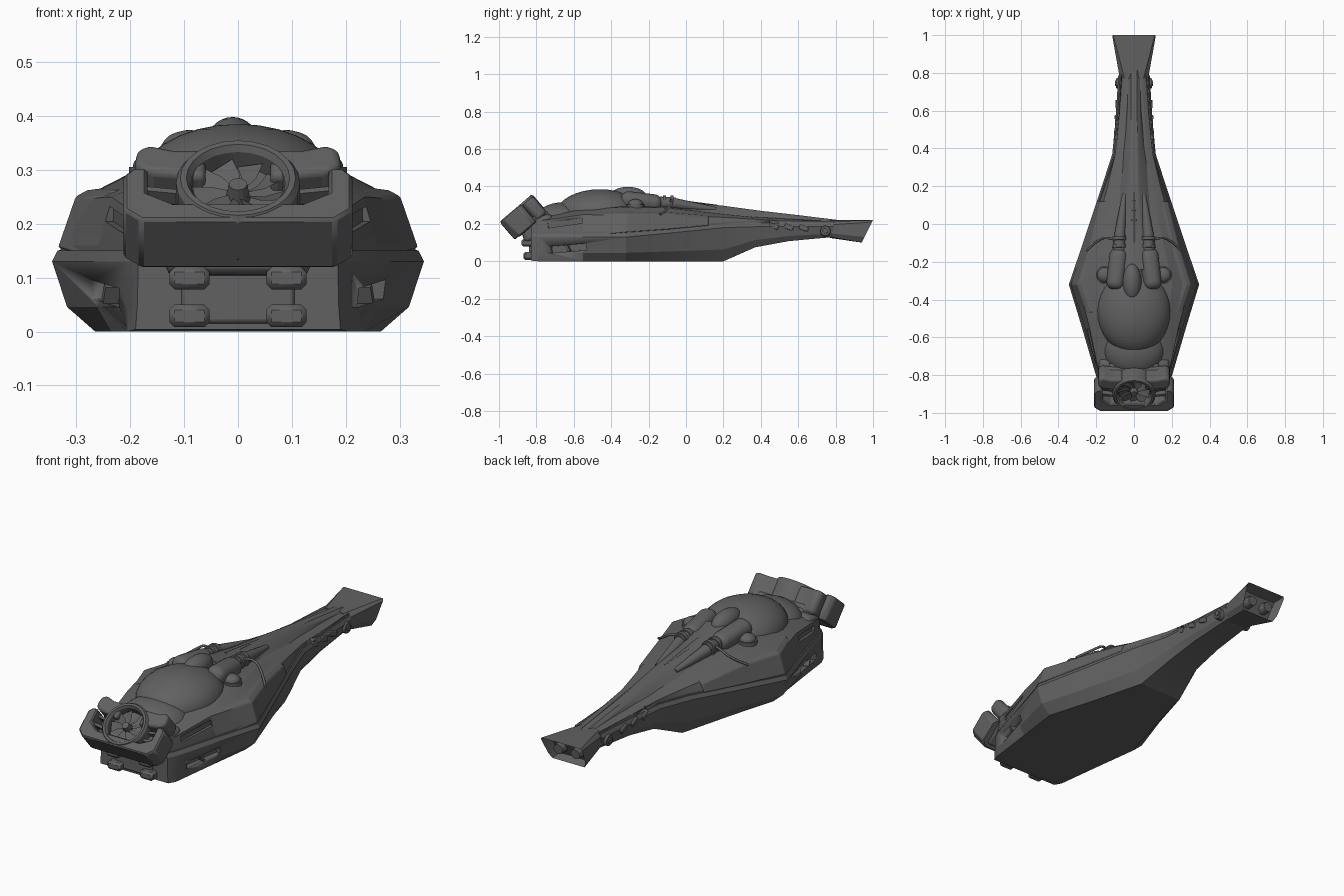
import bpy, bmesh, math
from mathutils import Matrix, Vector

old = bpy.data.objects.get("Cube")
if old:
    bpy.data.objects.remove(old, do_unlink=True)

metal = bpy.data.materials.new("dark grey metal")
metal.use_nodes = True
GREY = (0.12, 0.12, 0.12, 1)
metal.diffuse_color = GREY
metal.node_tree.nodes["Principled BSDF"].inputs["Base Color"].default_value = GREY

# Local frame of the tilted intake head: x across, y up the face, z out of it
HEAD = Matrix.Translation((0, -0.91, 0.285)) @ Matrix.Rotation(0.707, 4, 'X')


def finish(name, bm, mirror=False, bevel=0, segments=2, angle=0.5, matrix=None):
    if matrix:
        bm.transform(matrix)
    bmesh.ops.recalc_face_normals(bm, faces=bm.faces)
    me = bpy.data.meshes.new(name)
    bm.to_mesh(me)
    bm.free()
    me.materials.append(metal)
    ob = bpy.data.objects.new(name, me)
    bpy.context.scene.collection.objects.link(ob)
    bpy.ops.object.select_all(action='DESELECT')
    ob.select_set(True)
    bpy.context.view_layer.objects.active = ob
    bpy.ops.object.shade_smooth_by_angle(angle=angle)
    if bevel:
        b = ob.modifiers.new("bevel", 'BEVEL')
        b.width, b.segments, b.limit_method = bevel, segments, 'ANGLE'
    if mirror:
        m = ob.modifiers.new("mirror", 'MIRROR')
        m.use_mirror_merge = False
    return ob


def loft_mesh(rings):
    bm = bmesh.new()
    loops = [[bm.verts.new(p) for p in r] for r in rings]
    n = len(loops[0])
    for a, b in zip(loops, loops[1:]):
        for i in range(n):
            j = (i + 1) % n
            bm.faces.new((a[i], a[j], b[j], b[i]))
    bm.faces.new(loops[0])
    last = bm.faces.new(loops[-1])
    return bm, last


def both(half):
    """Half outline from bottom centre to top centre, completed on the other side."""
    return half + [(-p[0],) + tuple(p[1:]) for p in reversed(half) if p[0] > 0]


def prism(name, outline, low, high, **kw):
    bm, _ = loft_mesh([[(u, v, n) for u, v in outline] for n in (low, high)])
    return finish(name, bm, **kw)


def box(name, centre, size, turn=(0, 0, 0), matrix=None, **kw):
    bm = bmesh.new()
    bmesh.ops.create_cube(bm, size=1)
    rot = Matrix.Rotation(turn[2], 4, 'Z') @ Matrix.Rotation(turn[1], 4, 'Y') @ Matrix.Rotation(turn[0], 4, 'X')
    m = Matrix.Translation(centre) @ rot @ Matrix.Diagonal((*size, 1))
    return finish(name, bm, matrix=(matrix @ m if matrix else m), **kw)


def ball(name, centre, size, **kw):
    bm = bmesh.new()
    bmesh.ops.create_uvsphere(bm, u_segments=32, v_segments=16, radius=1)
    return finish(name, bm, matrix=Matrix.Translation(centre) @ Matrix.Diagonal((*size, 1)), angle=1, **kw)


def tube(name, p, q, r1, r2, sides=16, **kw):
    p, q = Vector(p), Vector(q)
    bm = bmesh.new()
    bmesh.ops.create_cone(bm, cap_ends=True, segments=sides, radius1=r1, radius2=r2, depth=(q - p).length)
    turn = (q - p).to_track_quat('Z', 'Y').to_matrix().to_4x4()
    return finish(name, bm, matrix=Matrix.Translation((p + q) / 2) @ turn, **kw)


def cut(ob, cutters):
    for c in cutters:
        c.hide_render = True
        b = ob.modifiers.new("cut", 'BOOLEAN')
        b.operation, b.object, b.solver = 'DIFFERENCE', c, 'EXACT'
    dg = bpy.context.evaluated_depsgraph_get()
    me = bpy.data.meshes.new_from_object(ob.evaluated_get(dg))
    ob.modifiers.clear()
    ob.data = me
    for c in cutters:
        bpy.data.objects.remove(c, do_unlink=True)


# Hull stations: y, belt width, floor width, floor z, belt z, deck width, deck z, crown z
stations = [
    (-.83, .185, .19, .004, .13, .165, .19, .21),
    (-.79, .205, .205, 0, .13, .185, .215, .24),
    (-.55, .275, .235, 0, .13, .235, .25, .29),
    (-.32, .345, .265, 0, .13, .295, .245, .31),
    (-.10, .27, .20, 0, .15, .22, .25, .30),
    (.20, .17, .12, 0, .18, .14, .235, .26),
    (.37, .115, .08, .075, .185, .10, .225, .24),
    (.55, .098, .07, .108, .185, .08, .215, .23),
    (.79, .083, .06, .13, .185, .062, .205, .215),
]
lower, upper = [], []
for y, w, wb, zb, zm, wd, zd, zr in stations:
    lower.append(both([(0, y, zb), (wb, y, zb), (wb + .65 * (w - wb), y, zb + .35 * (zm - zb)),
                       (w, y, zm), (w - .01, y, zm + .02), (0, y, zm + .02)]))
    upper.append(both([(0, y, zm), (w - .016, y, zm), (w - .016, y, zm + .03),
                       (wd, y, zd), (wd * .7, y, zd + .7 * (zr - zd)), (0, y, zr)]))
lower_hull = finish("lower_hull", loft_mesh(lower)[0], angle=.3)
upper_deck = finish("upper_deck", loft_mesh(upper)[0], angle=.3)

# Openings along the flanks
cut(lower_hull, [box("vent_cutter", (.25, -.63, .07), (.07, .2, .036), (.08, 0, -.29), mirror=True)])
slots = [box("slit_cutter", (.235, -.65, .205), (.05, .19, .028), (.14, 0, -.22), mirror=True)]
slots += [box("slot_cutter", (.09, y, .20 - .03 * i), (.05, .05, .03), (-.35, 0, 0), mirror=True)
          for i, y in enumerate((.47, .55, .63)) if i == 0]
cut(upper_deck, slots)
for i, y in enumerate((.47, .55, .63)):
    box("tail_louvre_%d" % (i + 1), (.093 - .004 * i, y, .188 - .005 * i), (.025, .05, .026), (-.35, 0, -.06),
        mirror=True, bevel=.004)
box("flank_vent_bar", (.235, -.63, .07), (.03, .012, .034), (.5, 0, -.29), mirror=True)

# Raised armour over the widest part of each flank
armour = []
for y, x, xt, z in [(-.47, .285, .24, .14), (-.32, .335, .29, .155), (-.1, .263, .22, .17), (.12, .19, .165, .19)]:
    top = .258 if y < .1 else .24
    armour.append([(x - .05, y, z), (x, y, z), (xt + .012, y, top - .008), (xt - .01, y, top + .004),
                   (xt - .07, y, top + .012), (xt - .09, y, z)])
finish("flank_armour", loft_mesh(armour)[0], mirror=True, bevel=.005, angle=.3)

# Long spine running back to the tail
spine = [both([(0, y, z - .1), (wb, y, z - .07), (wt, y, z - .012), (wt * .5, y, z), (0, y, z)])
         for y, wb, wt, z in [(-.24, .14, .08, .355), (0, .12, .055, .318), (.2, .10, .045, .297),
                              (.4, .075, .038, .27), (.6, .06, .032, .247), (.82, .05, .03, .22)]]
finish("spine", loft_mesh(spine)[0], angle=.4)
tube("spine_rib", (0, -.1, .312), (0, .17, .296), .025, .006, 8)

# Rounded canopy and its collar
ball("canopy", (0, -.46, .26), (.195, .23, .125))
ball("canopy_collar", (0, -.66, .22), (.165, .15, .095))
ball("canopy_hump", (-.01, -.31, .345), (.05, .1, .053))
box("collar_shoulder", (.14, -.76, .21), (.09, .1, .08), (0, .2, 0), mirror=True, bevel=.025, segments=3)

# Shoulder pods, couplings and tapered exhausts
box("shoulder_pod", (.088, -.24, .315), (.095, .22, .10), (-.12, .25, .08), mirror=True, bevel=.04, segments=5)
tube("coupling_sleeve", (.078, -.14, .315), (.075, -.055, .31), .031, .031, mirror=True)
for k in range(2):
    tube("coupling_ring_%d" % (k + 1), (.078, -.125 + .04 * k, .315), (.078, -.108 + .04 * k, .314),
         .037, .037, mirror=True)
tube("exhaust_taper", (.075, -.06, .308), (.05, .16, .278), .03, .012, mirror=True)

# Domed turrets beside the pods
tube("turret_base", (.155, -.27, .25), (.155, -.27, .305), .047, .047, 20, mirror=True)
ball("turret_cap", (.155, -.27, .305), (.04, .04, .028), mirror=True)
tube("turret_collar", (.155, -.27, .24), (.155, -.27, .28), .056, .056, 20, mirror=True)

# Hoses arching over the deck
hose = bpy.data.curves.new("hose", 'CURVE')
hose.dimensions, hose.bevel_depth, hose.bevel_resolution = '3D', .006, 2
for side in (1, -1):
    s = hose.splines.new('NURBS')
    path = [(.09, -.09, .32), (.13, -.07, .335), (.19, -.08, .29), (.25, -.14, .25)]
    s.points.add(len(path) - 1)
    for pt, (x, y, z) in zip(s.points, path):
        pt.co = (side * x, y, z, 1)
    s.use_endpoint_u, s.order_u = True, 3
hose.materials.append(metal)
bpy.context.scene.collection.objects.link(bpy.data.objects.new("hose", hose))

# Flared tail with a recessed end
tail_in = both([(0, .77, .125), (.055, .77, .13), (.075, .77, .15), (.075, .77, .195), (.05, .77, .214), (0, .77, .222)])
tail_out = both([(0, .94, .10), (.09, .94, .10), (.105, .955, .13), (.115, .995, .21), (.11, 1, .22), (0, 1, .22)])
bm, end = loft_mesh([tail_in, tail_out])
bmesh.ops.recalc_face_normals(bm, faces=bm.faces)
bmesh.ops.inset_region(bm, faces=[end], thickness=.018, depth=0)
bmesh.ops.translate(bm, verts=end.verts, vec=(0, -.05, 0))
finish("tail_flare", bm, angle=.3)
tube("tail_nozzle", (.048, .9, .165), (.048, .955, .16), .03, .025, 12, mirror=True)
tube("tail_pivot", (.07, .745, .163), (.095, .745, .163), .03, .026, 16, mirror=True)
tube("tail_pivot_cap", (.09, .745, .163), (.1, .745, .163), .016, .014, 12, mirror=True)

# Nose plate with four clamps, and the neck
box("nose_plate", (0, -.825, .07), (.21, .03, .11), bevel=.008)
for name, z, y in (("upper_clamp", .099, -.85), ("lower_clamp", .029, -.84)):
    box(name, (.09, y, z), (.075, .06, .042), mirror=True, bevel=.01, segments=1)
box("neck", (0, -.80, .185), (.27, .17, .13), (.3, 0, 0), bevel=.02)

# Intake head: cradle, ears, back plate and struts
cradle = both([(0, -.114), (.18, -.114), (.212, -.085), (.212, .015), (.195, .035), (.168, .035),
               (.168, -.035), (.12, -.065), (0, -.065)])
prism("intake_cradle", cradle, -.125, -.004, matrix=HEAD, bevel=.006, segments=1, angle=.3)
ear = [(.06, .02), (.17, .035), (.192, .055), (.188, .1), (.165, .114), (.12, .1), (.06, .1)]
prism("intake_ear", ear, -.125, -.012, matrix=HEAD, mirror=True, bevel=.015, segments=3)
box("intake_back", (0, .005, -.11), (.36, .2, .04), matrix=HEAD, bevel=.015)
for k, v in enumerate((-.03, .012)):
    box("intake_strut_%d" % (k + 1), (.14, v, -.055), (.08, .012, .03), (0, 0, .15), matrix=HEAD, mirror=True)

# Intake ring, turned from a profile
bm = bmesh.new()
profile = [(0, -.12), (.1, -.12), (.115, -.1), (.115, -.012), (.107, 0), (.096, 0), (.088, -.012), (.086, -.05), (0, -.05)]
pts = [bm.verts.new((r, 0, n)) for r, n in profile]
edges = [bm.edges.new(e) for e in zip(pts, pts[1:])]
bmesh.ops.spin(bm, geom=pts + edges, cent=(0, 0, 0), axis=(0, 0, 1), angle=math.tau, steps=24, use_duplicate=False)
bmesh.ops.remove_doubles(bm, verts=bm.verts, dist=.0005)
finish("intake_ring", bm, matrix=HEAD)

# Fan with swept, pitched blades
bm = bmesh.new()
BLADES = 9
for k in range(BLADES):
    a = math.tau * k / BLADES
    spots = [(.015, a, -.036), (.05, a + .12, -.032), (.085, a + .3, -.026),
             (.085, a + .88, -.046), (.05, a + .72, -.046), (.015, a + .6, -.046)]
    v = [bm.verts.new((r * math.cos(t), r * math.sin(t), n)) for r, t, n in spots]
    bm.faces.new((v[0], v[1], v[4], v[5]))
    bm.faces.new((v[1], v[2], v[3], v[4]))
bmesh.ops.solidify(bm, geom=bm.faces[:], thickness=.003)
finish("fan_blades", bm, matrix=HEAD, angle=.3)
tube("fan_hub", HEAD @ Vector((0, 0, -.05)), HEAD @ Vector((0, 0, -.015)), .023, .017, 12)
